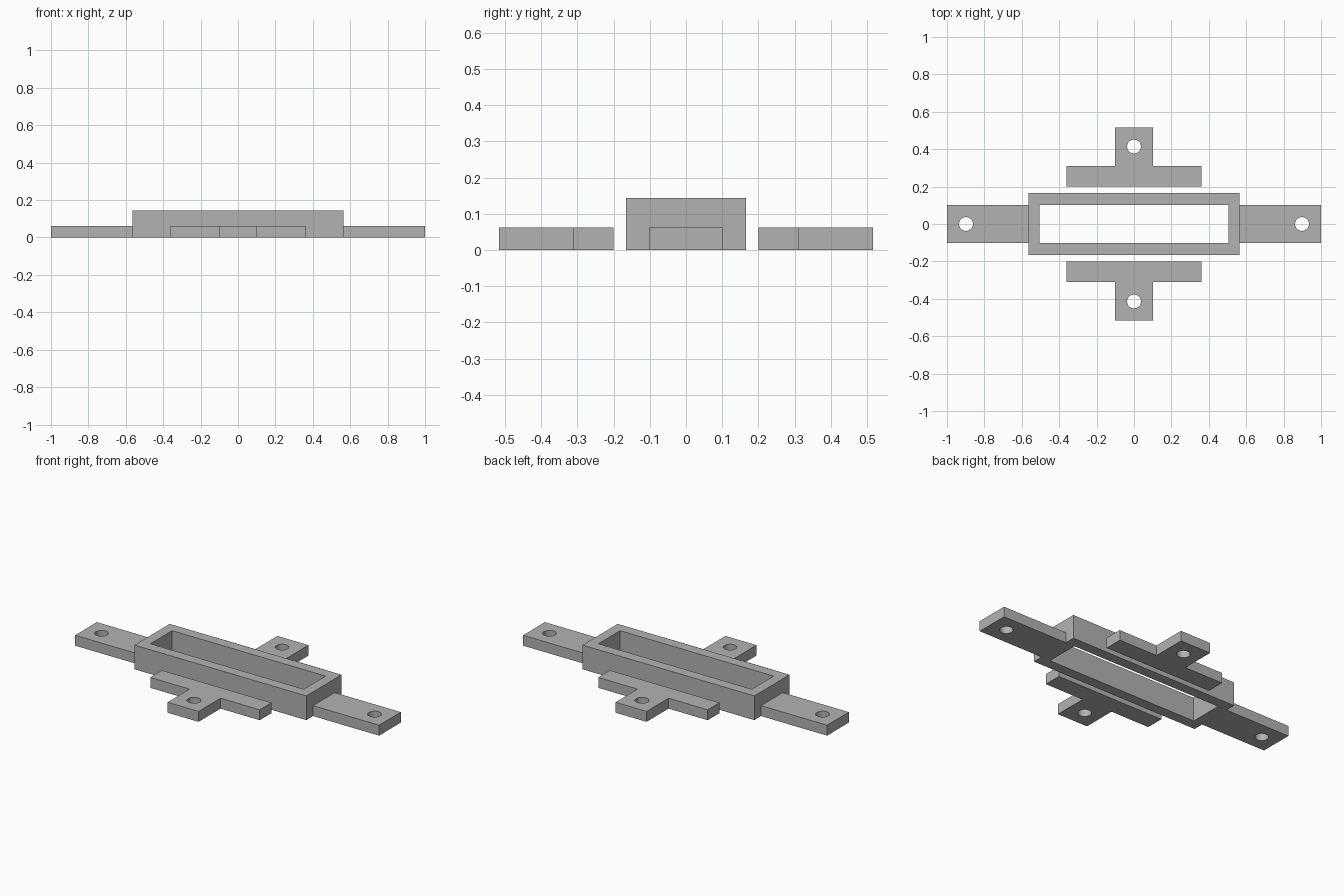
import bpy
import bmesh
import math

cube = bpy.data.objects.get("Cube")
if cube:
    bpy.data.objects.remove(cube, do_unlink=True)

grey = bpy.data.materials.new("plain grey")
grey.use_nodes = True
colour = (0.45, 0.45, 0.45, 1)
grey.diffuse_color = colour
grey.node_tree.nodes["Principled BSDF"].inputs["Base Color"].default_value = colour

FRAME_X, FRAME_Y, FRAME_H = 0.565, 0.165, 0.144
TAB_HALF, TAB_H = 0.102, 0.062
HOLE_R = 0.037


def rect(x0, x1, y0, y1):
    return [(x0, y0), (x1, y0), (x1, y1), (x0, y1)]


def circle(cx, cy, r, n=32):
    return [(cx + r * math.cos(math.tau * i / n),
             cy + r * math.sin(math.tau * i / n)) for i in range(n)]


def plate(name, loops, height):
    """Extrude an outline, with any holes, upward from the ground."""
    bm = bmesh.new()
    edges = []
    for loop in loops:
        verts = [bm.verts.new((x, y, 0)) for x, y in loop]
        edges += [bm.edges.new((v, verts[(i + 1) % len(verts)]))
                  for i, v in enumerate(verts)]
    bmesh.ops.triangle_fill(bm, edges=edges, use_beauty=True)
    top = bmesh.ops.extrude_face_region(bm, geom=bm.faces[:], use_keep_orig=True)
    moved = [g for g in top["geom"] if isinstance(g, bmesh.types.BMVert)]
    bmesh.ops.translate(bm, verts=moved, vec=(0, 0, height))
    bmesh.ops.recalc_face_normals(bm, faces=bm.faces[:])
    bmesh.ops.dissolve_limit(bm, angle_limit=0.01,
                             verts=bm.verts[:], edges=bm.edges[:])
    mesh = bpy.data.meshes.new(name)
    bm.to_mesh(mesh)
    bm.free()
    mesh.materials.append(grey)
    obj = bpy.data.objects.new(name, mesh)
    bpy.context.collection.objects.link(obj)
    # Round the hole walls, keep the corners crisp
    bpy.ops.object.select_all(action="DESELECT")
    obj.select_set(True)
    bpy.context.view_layer.objects.active = obj
    bpy.ops.object.shade_smooth_by_angle(angle=math.radians(30))
    return obj


# Open rectangular frame
plate("frame", [rect(-FRAME_X, FRAME_X, -FRAME_Y, FRAME_Y),
                rect(-0.505, 0.505, -TAB_HALF, TAB_HALF)], FRAME_H)

# End tabs joined to the frame
for side, s in (("left", 1), ("right", -1)):
    plate(side + "_end_tab",
          [rect(s * FRAME_X, s, -TAB_HALF, TAB_HALF),
           circle(s * 0.898, 0, HOLE_R)], TAB_H)

# Loose T-shaped brackets beside the frame
half_bracket = [(0.36, 0.2), (0.36, 0.31), (TAB_HALF, 0.31), (TAB_HALF, 0.516)]
outline = half_bracket + [(-x, y) for x, y in reversed(half_bracket)]
for side, s in (("back", 1), ("front", -1)):
    plate(side + "_bracket",
          [[(x, s * y) for x, y in outline],
           circle(0, s * 0.414, HOLE_R)], TAB_H)
